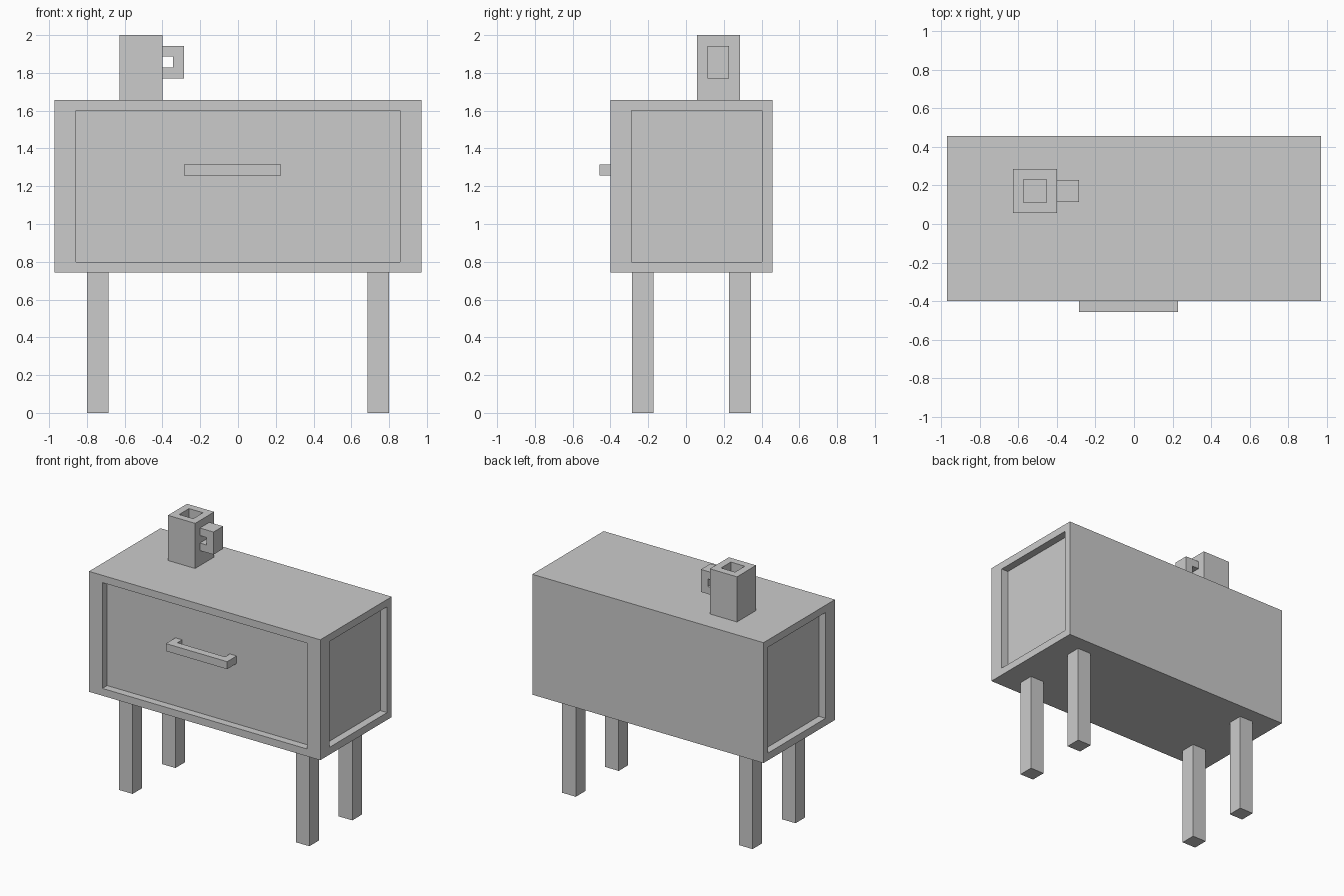
import bpy, bmesh
from mathutils import Vector

if "Cube" in bpy.data.objects:
    bpy.data.objects.remove(bpy.data.objects["Cube"])

U = 2 / 35  # the whole model sits on a grid of this size


def finish(name, bm):
    bmesh.ops.recalc_face_normals(bm, faces=bm.faces)
    bmesh.ops.scale(bm, vec=(U, U, U), verts=bm.verts)
    me = bpy.data.meshes.new(name)
    bm.to_mesh(me)
    bm.free()
    ob = bpy.data.objects.new(name, me)
    bpy.context.collection.objects.link(ob)
    return ob


def box(lo, hi):
    bm = bmesh.new()
    lo, hi = Vector(lo), Vector(hi)
    bmesh.ops.create_cube(bm, size=1)
    bmesh.ops.scale(bm, vec=hi - lo, verts=bm.verts)
    bmesh.ops.translate(bm, vec=(lo + hi) / 2, verts=bm.verts)
    bm.normal_update()
    return bm


def recess(bm, normal, low, high, depth):
    """Inset the outer face along normal by separate low/high margins, then sink it."""
    n = Vector(normal)
    face = max((f for f in bm.faces if f.normal.dot(n) > 0.9),
               key=lambda f: (f.calc_center_median().dot(n), f.calc_area()))
    mid = face.calc_center_median()
    bmesh.ops.inset_individual(bm, faces=[face], thickness=0.1)
    for v in face.verts:
        for i in range(3):
            if abs(n[i]) < 0.5:
                # replace the small uniform inset with the wanted margin
                v.co[i] += low[i] - 0.1 if v.co[i] < mid[i] else 0.1 - high[i]
    inner = bmesh.ops.extrude_discrete_faces(bm, faces=[face])["faces"][0]
    bmesh.ops.translate(bm, vec=-n * depth, verts=inner.verts)
    bm.normal_update()


def bracket(name, profile, extrude):
    """Extrude a C-shaped outline into a solid handle."""
    bm = bmesh.new()
    face = bm.faces.new([bm.verts.new(p) for p in profile])
    new = bmesh.ops.extrude_face_region(bm, geom=[face], use_keep_orig=True)["geom"]
    bmesh.ops.translate(bm, vec=extrude,
                        verts=[g for g in new if isinstance(g, bmesh.types.BMVert)])
    return finish(name, bm)


# Cabinet with sunken drawer front and side panels
bm = box((-17, -7, 13), (17, 8, 29))
recess(bm, (0, -1, 0), (2, 0, 1), (2, 0, 1), 1)
for side in (-1, 1):
    recess(bm, (side, 0, 0), (0, 2, 1), (0, 1, 1), 1)
finish("cabinet", bm)

# Drawer handle: bar on two end posts
bracket("drawer_handle",
        [(-5, -6, 22), (-5, -8, 22), (4, -8, 22), (4, -6, 22),
         (3, -6, 22), (3, -7, 22), (-4, -7, 22), (-4, -6, 22)], (0, 0, 1))

# Legs
for side, x in (("left", -14), ("right", 12)):
    for end, y in (("front", -5), ("back", 4)):
        finish(f"{end}_{side}_leg", box((x, y, 0), (x + 2, y + 2, 13)))

# Hollow mug
bm = box((-11, 1, 29), (-7, 5, 35))
recess(bm, (0, 0, 1), (1, 1, 0), (1, 1, 0), 5)
finish("mug", bm)

# Mug handle
bracket("mug_handle",
        [(-7, 2, 31), (-5, 2, 31), (-5, 2, 34), (-7, 2, 34),
         (-7, 2, 33), (-6, 2, 33), (-6, 2, 32), (-7, 2, 32)], (0, 2, 0))
